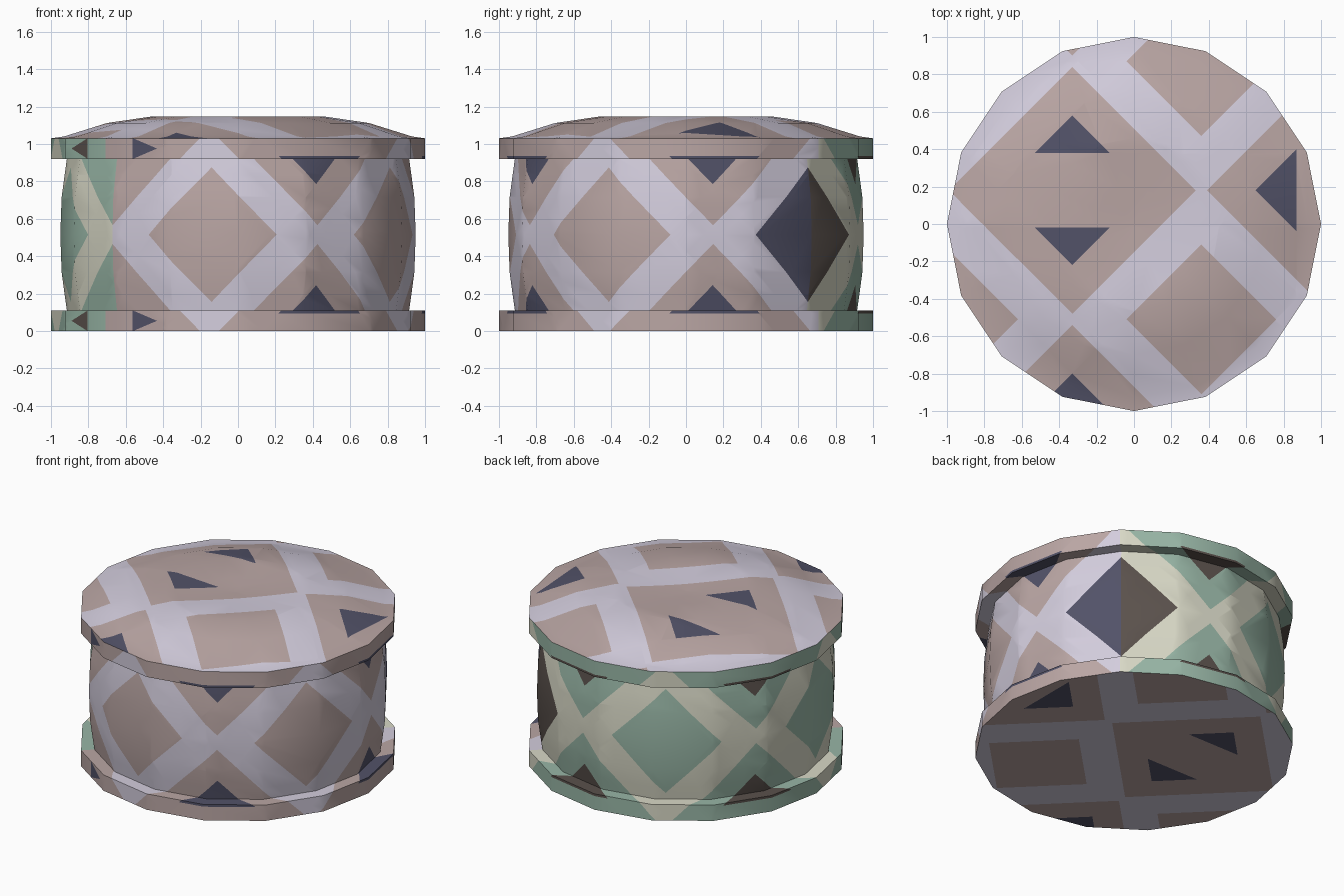
import bpy, bmesh, math
from mathutils import Vector

if "Cube" in bpy.data.objects:
    bpy.data.objects.remove(bpy.data.objects["Cube"])

SIDES = 16
STEP = 360 / SIDES
MID = 0.515            # mid height of the drum
K = 0.0165             # pattern slope: height per degree


def srgb(c):
    c /= 255
    return c / 12.92 if c < 0.04045 else ((c + 0.055) / 1.055) ** 2.4


def material(name, rgb):
    m = bpy.data.materials.new(name)
    m.diffuse_color = (*[srgb(c) for c in rgb], 1)
    m.use_nodes = True
    m.node_tree.nodes["Principled BSDF"].inputs["Base Color"].default_value = m.diffuse_color
    return m


MATS = [material("mauve", (186, 166, 164)), material("lavender", (211, 205, 221)),
        material("navy", (82, 82, 104)), material("sage_green", (152, 182, 166)),
        material("cream", (216, 216, 198)), material("dark_brown", (90, 81, 76))]


def cut(bm, co, no, pred=None):
    """Slice the mesh along a plane so colour borders become edges."""
    faces = [f for f in bm.faces if pred is None or pred(f.calc_center_median())]
    edges = {e for f in faces for e in f.edges}
    verts = {v for f in faces for v in f.verts}
    bmesh.ops.bisect_plane(bm, geom=faces + list(edges) + list(verts), dist=1e-5,
                           plane_co=Vector(co), plane_no=Vector(no))


def finish(bm, name):
    mesh = bpy.data.meshes.new(name)
    bm.to_mesh(mesh)
    bm.free()
    for m in MATS:
        mesh.materials.append(m)
    ob = bpy.data.objects.new(name, mesh)
    bpy.context.collection.objects.link(ob)
    bpy.ops.object.select_all(action='DESELECT')
    ob.select_set(True)
    bpy.context.view_layer.objects.active = ob
    bpy.ops.object.shade_smooth_by_angle(angle=math.radians(50))
    return ob


def corner(k):
    a = math.radians(k * STEP)
    return Vector((math.sin(a), -math.cos(a)))


# ---- Wall with both rims: a flat strip (angle, profile length), sliced, then rolled up
HALF = [(0, 0.95, 0), (0.2, 0.943, 0.2), (0.32, 0.927, 0.32), (0.405, 0.915, 0.405),
        (0.49, 1.0, 0.405), (0.595, 1.0, MID)]
PROFILE = [(-v, r, -z) for v, r, z in HALF[:0:-1]] + HALF


def wall_colour(u, v):
    d = abs((u + 9 + 36) % 72 - 36)          # degrees from the nearest plain diamond
    h = abs(v)
    s = d * K + h
    green = 3 if u > 135 else 0
    seam = min(u + 45, 315 - u)              # degrees from the front-left seam
    if s < 0.36:
        return green + (2 if abs(u - 135) < 36 else 0)
    if s < 0.644:
        return green + 1
    if seam < 30:
        tip = h > 0.49 and seam > 10 and abs(h - 0.543) < 0.053 * (19 - seam) / 9
        return green + (2 if tip else 0)
    return green + (2 if s > 0.864 and h < 0.505 else 0)


def build_wall():
    bm = bmesh.new()
    grid = [[bm.verts.new((-45 + i * STEP, v, 0)) for v, _, _ in PROFILE]
            for i in range(SIDES + 1)]
    for a, b in zip(grid, grid[1:]):
        for j in range(len(PROFILE) - 1):
            bm.faces.new((a[j], b[j], b[j + 1], a[j + 1]))
    # diagonal lattice
    for k in range(-1, 6):
        for off in (0.36, 0.644, 0.864):
            for side in (-1, 1):
                for slope in (-1, 1):
                    cut(bm, (-9 + 72 * k + side * off / K, 0, 0), (K, slope, 0))
    # upper limit of the dark tips, and wedges on the rims beside the seam
    for sv in (-1, 1):
        cut(bm, (0, sv * 0.505, 0), (0, 1, 0))
        for start, su in ((-45, 1), (315, -1)):
            near = lambda c: c.y * sv > 0.49 and abs(c.x - start) < 30
            cut(bm, (start + su * 10, 0, 0), (1, 0, 0), near)
            for slope in (-1, 1):
                cut(bm, (start + su * 19, sv * 0.543, 0), (0.053 / 9, slope, 0), near)
    for f in bm.faces:
        c = f.calc_center_median()
        f.material_index = wall_colour(c.x, c.y)
    # roll the strip into the sixteen-sided drum
    for vert in bm.verts:
        u, v, _ = vert.co
        k = math.floor(u / STEP)
        p = corner(k).lerp(corner(k + 1), u / STEP - k)
        for (v0, r0, z0), (v1, r1, z1) in zip(PROFILE, PROFILE[1:]):
            if v <= v1 + 1e-6:
                break
        t = (v - v0) / (v1 - v0)
        r = r0 + (r1 - r0) * t
        vert.co = (p.x * r, p.y * r, MID + z0 + (z1 - z0) * t)
    bmesh.ops.remove_doubles(bm, verts=bm.verts, dist=1e-4)
    finish(bm, "drum_wall")


# ---- Lid and base: ringed discs with a diagonal lattice seen from above
S0, D0, P = -0.15, -0.51, 1.38


def disc_colour(x, y):
    m, n = round((x + y - S0) / P), round((x - y - D0) / P)
    e = max(abs(x + y - S0 - m * P), abs(x - y - D0 - n * P))
    if (m + n) % 2:
        return 0 if e < 0.4 else 1
    if e > 0.66:
        return 1
    split = m == 0 and n == 0 and -0.02 < y < 0.38
    return 2 if e < 0.41 and not split and x < 0.87 else 0


def build_disc(name, rings, centre_z, flip):
    bm = bmesh.new()
    loops = [[bm.verts.new((*(corner(k) * r), z)) for k in range(SIDES)] for r, z in rings]
    mid = bm.verts.new((0, 0, centre_z))
    for k in range(SIDES):
        j = (k + 1) % SIDES
        for a, b in zip(loops, loops[1:]):
            bm.faces.new((a[k], a[j], b[j], b[k]))
        bm.faces.new((loops[-1][k], loops[-1][j], mid))
    for i in range(-1, 2):
        for off in (-0.66, -0.4, 0.4, 0.66):
            for base, sy in ((S0, 1), (D0, -1)):
                cut(bm, (base + i * P + off, 0, 0), (1, sy, 0))
    for y in (-0.02, 0.38):
        cut(bm, (0, y, 0), (0, 1, 0))
    cut(bm, (0.87, 0, 0), (1, 0, 0))
    for f in bm.faces:
        c = f.calc_center_median()
        f.material_index = disc_colour(c.x, c.y)
    if flip:
        bmesh.ops.reverse_faces(bm, faces=bm.faces)
    finish(bm, name)


build_wall()
build_disc("domed_lid", [(1.0, 1.03), (0.93, 1.04), (0.7, 1.112), (0.46, 1.147), (0.2, 1.135)],
           1.128, False)
build_disc("base_panel", [(1.0, 0.0)], 0.0, True)
